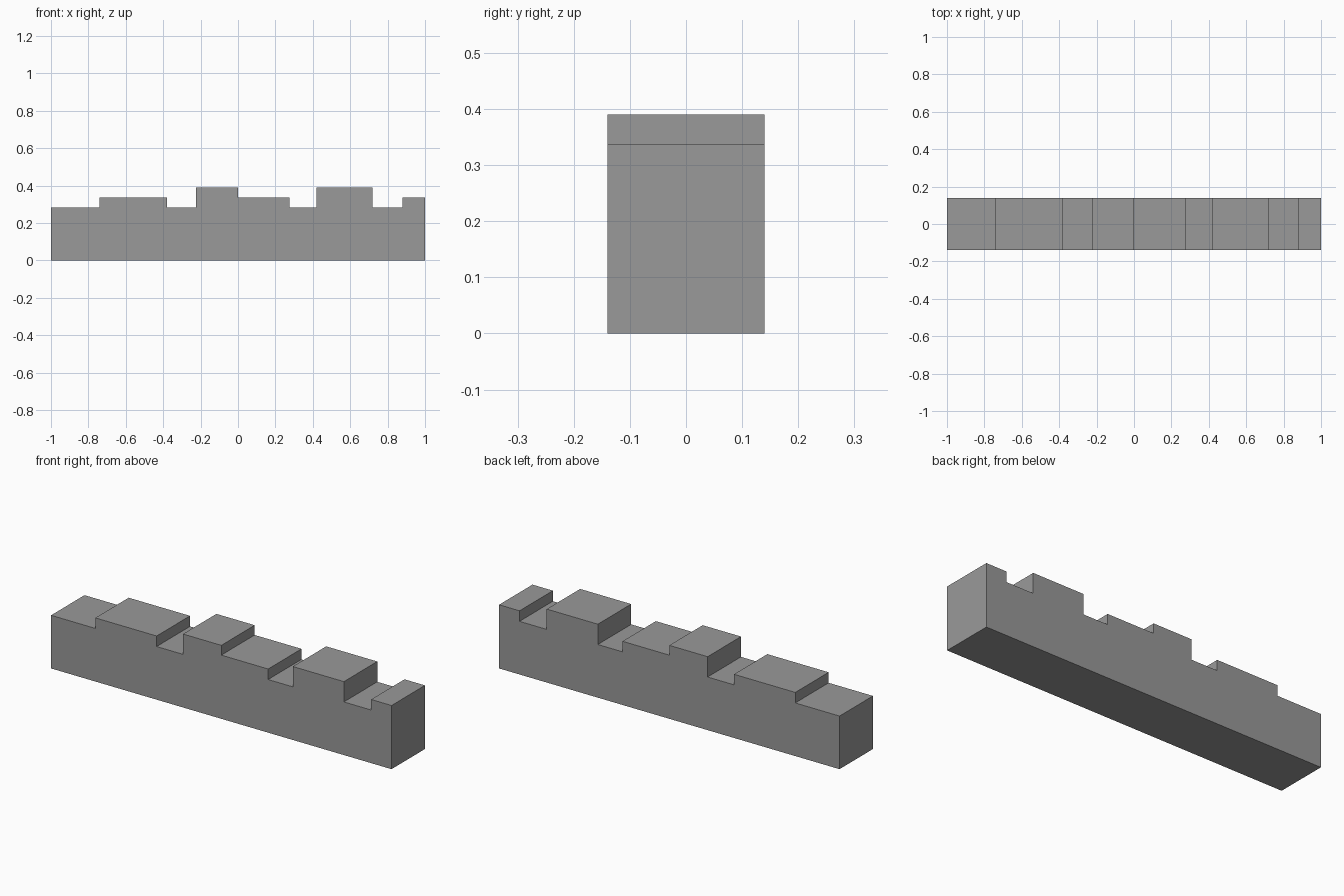
import bpy
import bmesh

cube = bpy.data.objects.get("Cube")
if cube:
    bpy.data.objects.remove(cube, do_unlink=True)

DEPTH = 0.28
LOW, MID, HIGH = 0.282, 0.338, 0.39

# Each step runs from the previous end to its own end along x
steps = [(-0.74, LOW), (-0.38, MID), (-0.225, LOW), (0.0, HIGH), (0.275, MID),
         (0.42, LOW), (0.72, HIGH), (0.88, LOW), (1.0, MID)]

# Stepped outline, seen from the front
start = -1.0
outline = [(start, 0)]
for end, height in steps:
    outline += [(start, height), (end, height)]
    start = end
outline.append((start, 0))

# Extrude the outline from front to back
bm = bmesh.new()
front = bm.faces.new([bm.verts.new((x, -DEPTH / 2, z)) for x, z in outline])
back = bmesh.ops.extrude_face_region(bm, geom=[front], use_keep_orig=True)
moved = [v for v in back["geom"] if isinstance(v, bmesh.types.BMVert)]
bmesh.ops.translate(bm, verts=moved, vec=(0, DEPTH, 0))
bmesh.ops.recalc_face_normals(bm, faces=bm.faces)

mesh = bpy.data.meshes.new("stepped_wall")
bm.to_mesh(mesh)
bm.free()
wall = bpy.data.objects.new("stepped_wall", mesh)
bpy.context.collection.objects.link(wall)

# Plain grey finish
grey = bpy.data.materials.new("grey")
grey.use_nodes = True
colour = (0.32, 0.32, 0.32, 1)
grey.diffuse_color = colour
grey.node_tree.nodes["Principled BSDF"].inputs["Base Color"].default_value = colour
mesh.materials.append(grey)
